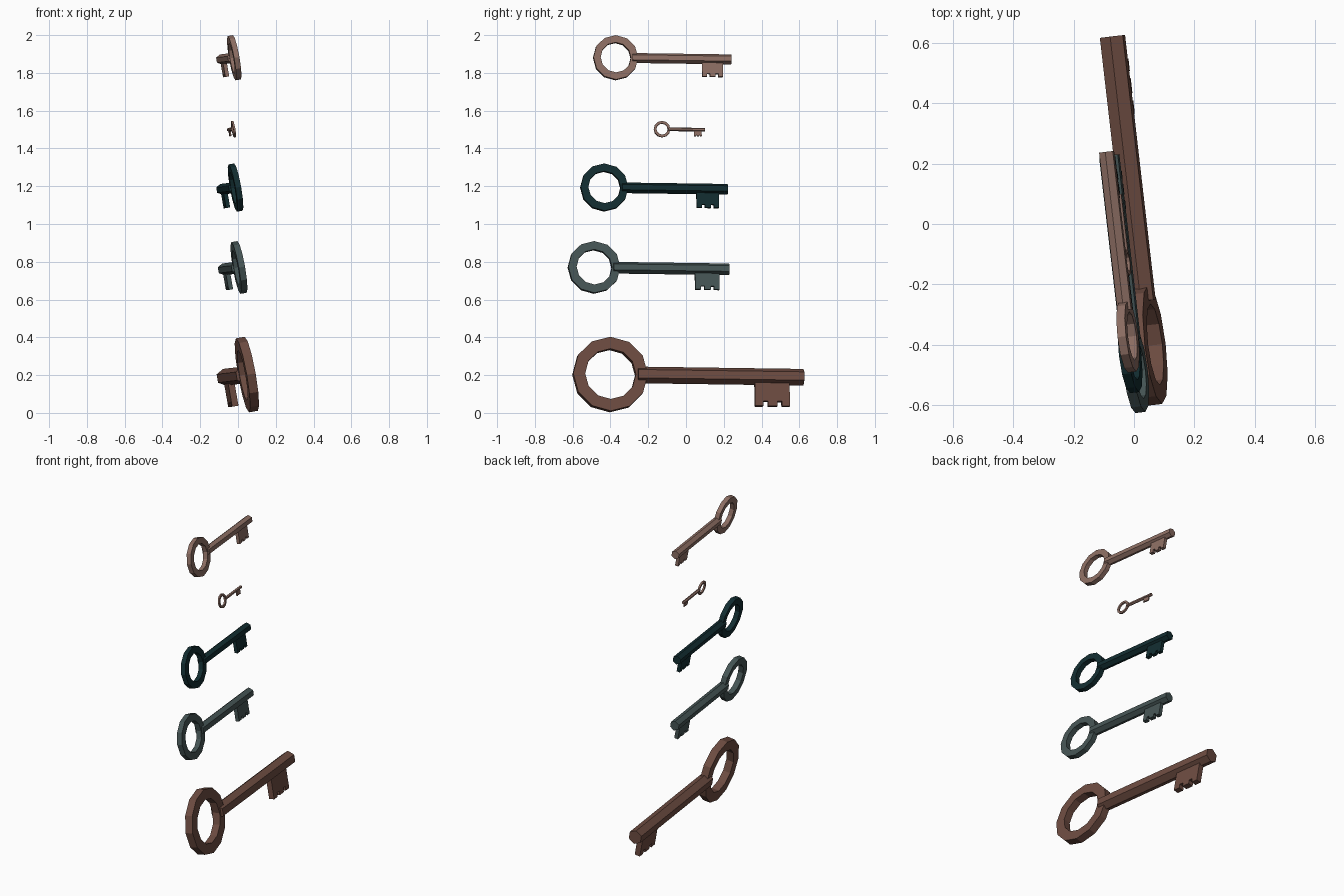
import bpy, bmesh
from math import radians, sin, cos, pi
from mathutils import Matrix

if "Cube" in bpy.data.objects:
    bpy.data.objects.remove(bpy.data.objects["Cube"])


def material(name, rgb):
    m = bpy.data.materials.new(name)
    m.diffuse_color = (*rgb, 1)
    m.use_nodes = True
    m.node_tree.nodes["Principled BSDF"].inputs["Base Color"].default_value = m.diffuse_color
    return m


def finish(bm, name, mat, matrix):
    bmesh.ops.transform(bm, matrix=matrix, verts=bm.verts)
    bmesh.ops.recalc_face_normals(bm, faces=bm.faces)
    me = bpy.data.meshes.new(name)
    bm.to_mesh(me)
    bm.free()
    me.materials.append(mat)
    ob = bpy.data.objects.new(name, me)
    bpy.context.collection.objects.link(ob)


# Bow: flat 12-sided ring in the local YZ plane, outer radius 1
def bow(outer=1.0, inner=0.68, half=0.12, n=12):
    bm = bmesh.new()
    section = [(outer, -half), (outer, half), (inner, half), (inner, -half)]
    rows = [[bm.verts.new((x, r * cos(2 * pi * i / n), r * sin(2 * pi * i / n)))
             for r, x in section] for i in range(n)]
    for i in range(n):
        a, b = rows[i], rows[(i + 1) % n]
        for j in range(4):
            k = (j + 1) % 4
            bm.faces.new((a[j], a[k], b[k], b[j]))
    return bm


# Prism from a 2D profile; place() maps profile point and depth to 3D
def prism(profile, d0, d1, place):
    bm = bmesh.new()
    a = [bm.verts.new(place(p, d0)) for p in profile]
    b = [bm.verts.new(place(p, d1)) for p in profile]
    bm.faces.new(a)
    bm.faces.new(b)
    for i in range(len(a)):
        j = (i + 1) % len(a)
        bm.faces.new((a[i], a[j], b[j], b[i]))
    return bm


# Shaft hexagon with a corner up, and the toothed bit outline (y, z)
HEX = [(0.225 * sin(i * pi / 3), 0.225 * cos(i * pi / 3)) for i in range(6)]
BIT = [(3.87, -0.1), (3.87, -0.8), (4.09, -0.8), (4.09, -0.67), (4.22, -0.67),
       (4.22, -0.8), (4.47, -0.8), (4.47, -0.67), (4.59, -0.67), (4.59, -0.8),
       (4.8, -0.8), (4.8, -0.1)]

TILT = (Matrix.Rotation(radians(6.6), 4, 'Z') @ Matrix.Rotation(radians(-0.8), 4, 'X')
        @ Matrix.Rotation(radians(-10), 4, 'Y'))

brown = material("brown", (0.153, 0.072, 0.053))
slate = material("slate", (0.06, 0.09, 0.09))
teal = material("dark_teal", (0.006, 0.026, 0.03))
tan_mat = material("tan", (0.266, 0.156, 0.125))

# Five keys: name, bow centre, bow radius, material
KEYS = [
    ("large_key", (0.047, -0.402, 0.203), 0.199, brown),
    ("slate_key", (0.005, -0.487, 0.77), 0.139, slate),
    ("teal_key", (-0.013, -0.433, 1.193), 0.127, teal),
    ("tiny_key", (-0.024, -0.127, 1.502), 0.044, tan_mat),
    ("top_key", (-0.02, -0.373, 1.88), 0.119, tan_mat),
]
for name, centre, radius, mat in KEYS:
    mx = Matrix.Translation(centre) @ TILT @ Matrix.Scale(radius, 4)
    finish(bow(), name + "_bow", mat, mx)
    finish(prism(HEX, 0.74, 5.18, lambda p, d: (p[0], d, p[1])), name + "_shaft", mat, mx)
    finish(prism(BIT, -0.085, 0.085, lambda p, d: (d, p[0], p[1])), name + "_bit", mat, mx)
